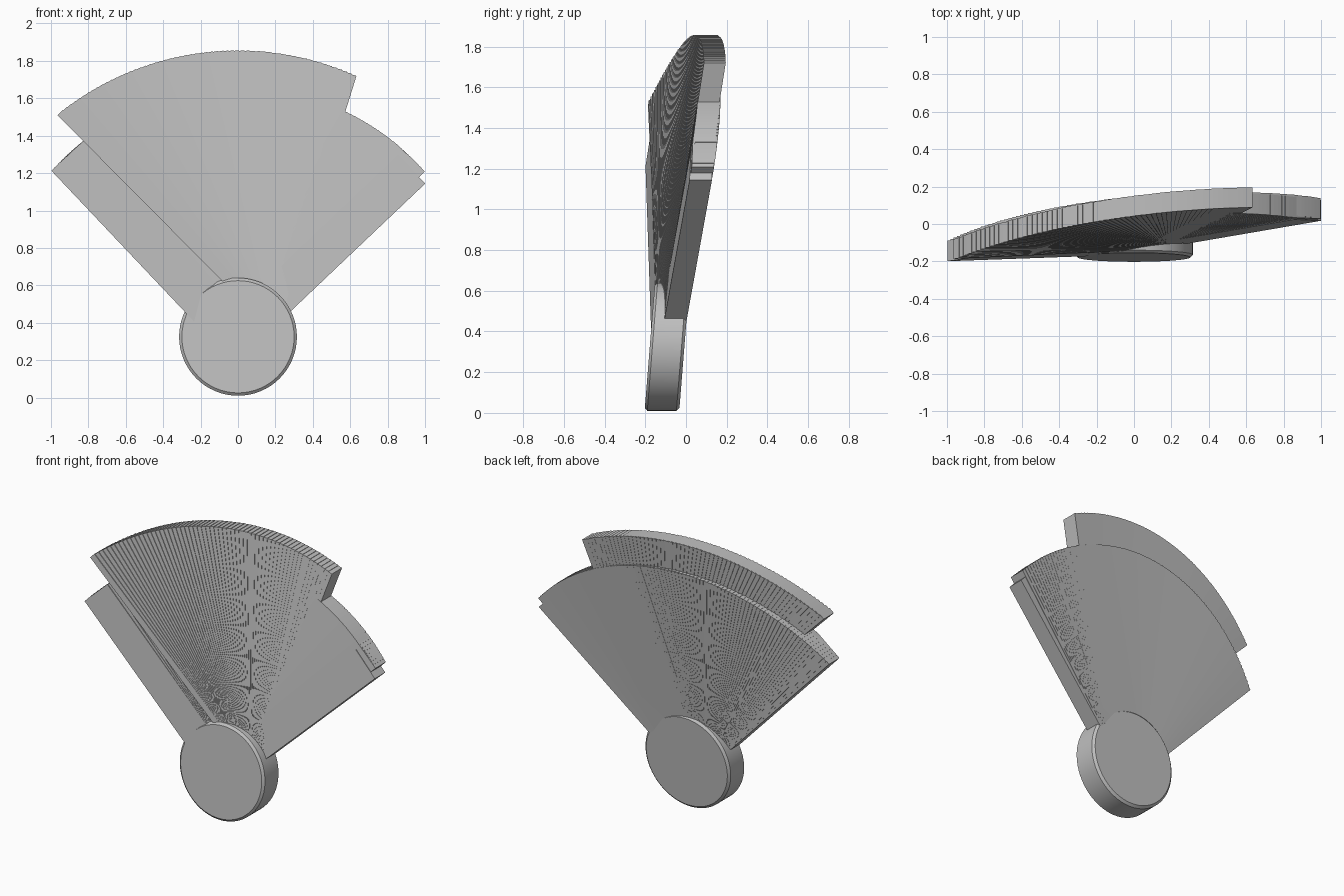
import bpy, bmesh, math
from mathutils import Vector

cube = bpy.data.objects.get("Cube")
if cube:
    bpy.data.objects.remove(cube, do_unlink=True)

grey = bpy.data.materials.new("plain_grey")
grey.use_nodes = True
colour = (0.52, 0.52, 0.52, 1)
grey.diffuse_color = colour
grey.node_tree.nodes["Principled BSDF"].inputs["Base Color"].default_value = colour

HUB_Z = 0.325
START, END = -43.4, 44.4


def leaf_point(deg, across, along, depth):
    """Point on the leaf fanned to deg; each leaf leans back by its own amount."""
    a = math.radians(deg)
    lean = 0.152 - 0.18 * ((deg - 21) / 65) ** 2
    twist = 0.04 - 0.07 * deg / 45
    y = -0.147 + 0.007 * deg / 45 + lean * along + twist * across + depth
    return Vector((along * math.sin(a) + across * math.cos(a), y,
                   HUB_Z + along * math.cos(a) - across * math.sin(a)))


def skin(bm, rings):
    """Closed solid through matching rings of points."""
    rings = [[bm.verts.new(p) for p in ring] for ring in rings]
    bm.faces.new(rings[0])
    bm.faces.new(rings[-1][::-1])
    n = len(rings[0])
    for r0, r1 in zip(rings, rings[1:]):
        for i in range(n):
            j = (i + 1) % n
            bm.faces.new((r0[j], r0[i], r1[i], r1[j]))


def add_leaf(bm, deg, left, right, base, tip, thick):
    outline = [(left, base), (right, base), (right, tip), (left, tip)]
    skin(bm, [[leaf_point(deg, u, v, d) for u, v in outline] for d in (0, thick)])


def finish(bm, name):
    bmesh.ops.recalc_face_normals(bm, faces=bm.faces)
    mesh = bpy.data.meshes.new(name)
    bm.to_mesh(mesh)
    bm.free()
    mesh.materials.append(grey)
    ob = bpy.data.objects.new(name, mesh)
    bpy.context.collection.objects.link(ob)
    return ob


def steps(first, last, count):
    return [first + (last - first) * i / (count - 1) for i in range(count)]


# Short wide leaves across the whole fan, ending in one slightly shorter leaf
bm = bmesh.new()
for deg in steps(START, END, 84):
    add_leaf(bm, deg, -0.115, 0.095, 0, 1.33, 0.11)
add_leaf(bm, END + 2.1, -0.115, 0.095, 0, 1.29, 0.11)
finish(bm, "short_leaves")

# Tall narrow leaves offset to one side
bm = bmesh.new()
for deg in steps(START - 1.4, 17.3, 60):
    add_leaf(bm, deg, 0.15, 0.19, 0.1, 1.52, 0.107)
finish(bm, "tall_leaves")

# Round hub: a leaning drum with softened rims
bm = bmesh.new()
profile = [(0.3, -0.178), (0.315, -0.165), (0.315, -0.022), (0.3, -0.008)]
skin(bm, [[Vector((r * math.sin(t), y + 0.08 * r * math.cos(t), HUB_Z + r * math.cos(t)))
           for t in steps(0, math.tau, 65)[:-1]] for r, y in profile])
hub = finish(bm, "round_hub")
bpy.ops.object.select_all(action='DESELECT')
hub.select_set(True)
bpy.context.view_layer.objects.active = hub
bpy.ops.object.shade_smooth_by_angle(angle=math.radians(35))
